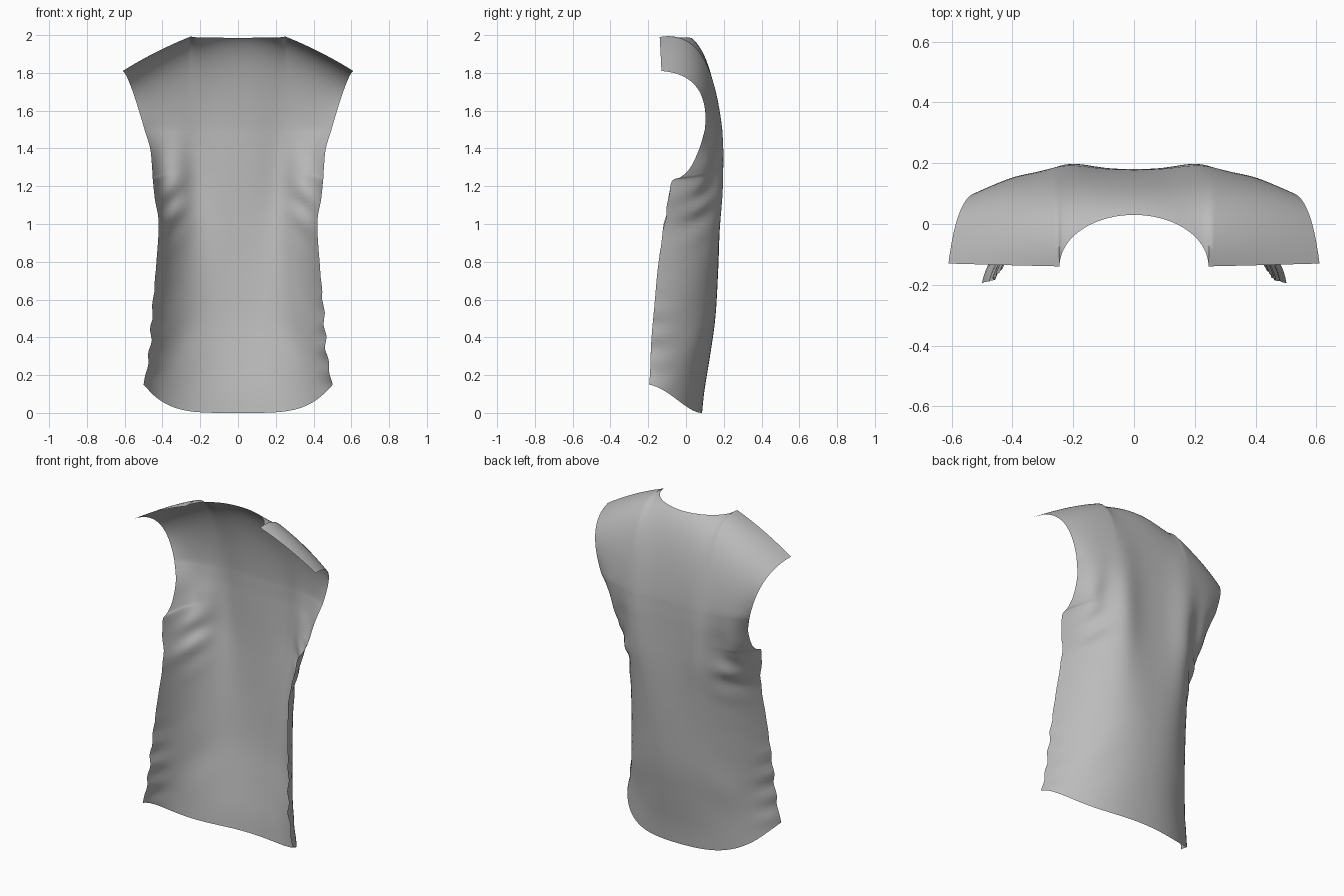
import bpy, bmesh
from math import sin, cos, pi, exp, radians
from mathutils import Vector

cube = bpy.data.objects.get("Cube")
if cube:
    bpy.data.objects.remove(cube)

HALF = 40      # columns from the spine to the side
STEPS = 6      # rows between two stations
YOKE = 30      # rows from chest to shoulder
NECK = 0.45    # share of the top edge taken by the neckline

# Stations: centre z, centre y, side x, side y, side z, arc of the section in degrees
STATIONS = [
    (0.00, 0.085, 0.50, -0.195, 0.15, 84),
    (0.12, 0.098, 0.485, -0.19, 0.22, 82),
    (0.30, 0.127, 0.465, -0.185, 0.36, 75),
    (0.50, 0.155, 0.455, -0.17, 0.53, 68),
    (0.75, 0.17, 0.435, -0.15, 0.76, 64),
    (1.00, 0.178, 0.42, -0.115, 1.00, 66),
    (1.14, 0.18, 0.44, -0.095, 1.13, 74),
    (1.25, 0.18, 0.45, -0.08, 1.225, 80),
    (1.30, 0.18, 0.452, -0.03, 1.25, 78),
    (1.35, 0.18, 0.455, 0.02, 1.30, 74),
    (1.41, 0.18, 0.465, 0.07, 1.40, 68),
    (1.50, 0.178, 0.495, 0.10, 1.50, 60),
]


def spline(a, b, c, d, t):
    """Smooth interpolation from b to c."""
    return b + 0.5 * t * (c - a + t * (2*a - 5*b + 4*c - d + t * (3*(b - c) + d - a)))


def section(st, u):
    """Point on a body row; u runs from spine to side, flatter towards the chest."""
    zc, yc, xe, ye, ze, arc = st
    a = radians(arc)
    s = sin(u * a) / sin(a)
    drop = ((1 - cos(u * a)) / (1 - cos(a))) ** (1.05 + 0.4 * ze * ze)
    return Vector((xe * s, yc + (ye - yc) * drop, zc + (ze - zc) * s ** 4.2))


def top_edge(u):
    """Neckline arc, then the gently bowed shoulder seam; also the rise of the yoke."""
    if u <= NECK:
        k = u / NECK
        p = Vector((0.245 * sin(k * pi / 2), -0.14 + 0.17 * cos(k * pi / 2), 1.985 + 0.005 * k))
        return p, -0.1 + 0.15 * k * k
    m = (u - NECK) / (1 - NECK)
    p = Vector((0.245, -0.14, 1.99)).lerp(Vector((0.61, -0.13, 1.81)), m)
    p.z += 0.05 * m * (1 - m)
    return p, 0.05 - 0.07 * m


def bell(v, centre, width):
    return exp(-((v - centre) / width) ** 2)


def drape(p, side):
    """Shoulder-blade ridges, underarm hollows and creases, rippled side seams."""
    x, y, z = p
    y += 0.026 * bell(x, 0.22, 0.1) * bell(z, 1.22, 0.4)
    y -= 0.016 * bell(x, 0.31, 0.06) * bell(z, 1.27, 0.18)
    y += 0.014 * bell(x, 0.40, 0.05) * bell(z, 1.27, 0.13)
    crease = bell(x, 0.36, 0.065) * bell(z, 1.07, 0.14)
    y += 0.014 * crease * sin(38 * (z - 0.7 * (0.45 - x)) + 0.6 * side)
    seam = bell(x, 0.47, 0.05) * bell(z, 0.42, 0.25)
    x += 0.007 * seam * sin(48 * z + side)
    y += 0.006 * bell(x, 0.33, 0.1) * bell(z, 0.4, 0.2) * sin(14 * z + 9 * x)
    return Vector((x * side, y, z))


# Body rows from hem to chest
rows = []
last = len(STATIONS) - 1
us = [i / HALF for i in range(HALF + 1)]
for i in range(last):
    near = [STATIONS[min(max(i + k, 0), last)] for k in (-1, 0, 1, 2)]
    for j in range(STEPS):
        st = [spline(*vals, j / STEPS) for vals in zip(*near)]
        rows.append([section(st, u) for u in us])

# Yoke rows from chest over the shoulders to the neckline
for j in range(YOKE + 1):
    t = j / YOKE
    row = []
    for u in us:
        start = section(STATIONS[-1], u)
        end, rise = top_edge(u)
        mid = Vector(((start.x + end.x) / 2 + 0.025 * u ** 4,
                      start.y - 0.03 + 0.06 * u ** 4, end.z + rise))
        row.append(start * (1 - t) ** 2 + mid * 2 * t * (1 - t) + end * t * t)
    rows.append(row)

# Mirror each row and join the rows into one cloth sheet
bm = bmesh.new()
grid = []
for row in rows:
    pts = [drape(p, -1) for p in reversed(row[1:])] + [drape(p, 1) for p in row]
    grid.append([bm.verts.new(p) for p in pts])
for low, high in zip(grid, grid[1:]):
    for i in range(len(low) - 1):
        bm.faces.new((low[i], high[i], high[i + 1], low[i + 1]))

mesh = bpy.data.meshes.new("shirt_back_panel")
bm.to_mesh(mesh)
bm.free()
panel = bpy.data.objects.new("shirt_back_panel", mesh)
bpy.context.collection.objects.link(panel)

# Plain grey cloth
cloth = bpy.data.materials.new("grey_cloth")
cloth.use_nodes = True
grey = (0.5, 0.5, 0.5, 1)
cloth.diffuse_color = grey
cloth.node_tree.nodes["Principled BSDF"].inputs["Base Color"].default_value = grey
mesh.materials.append(cloth)

bpy.ops.object.select_all(action='DESELECT')
panel.select_set(True)
bpy.context.view_layer.objects.active = panel
bpy.ops.object.shade_smooth_by_angle(angle=radians(60))
